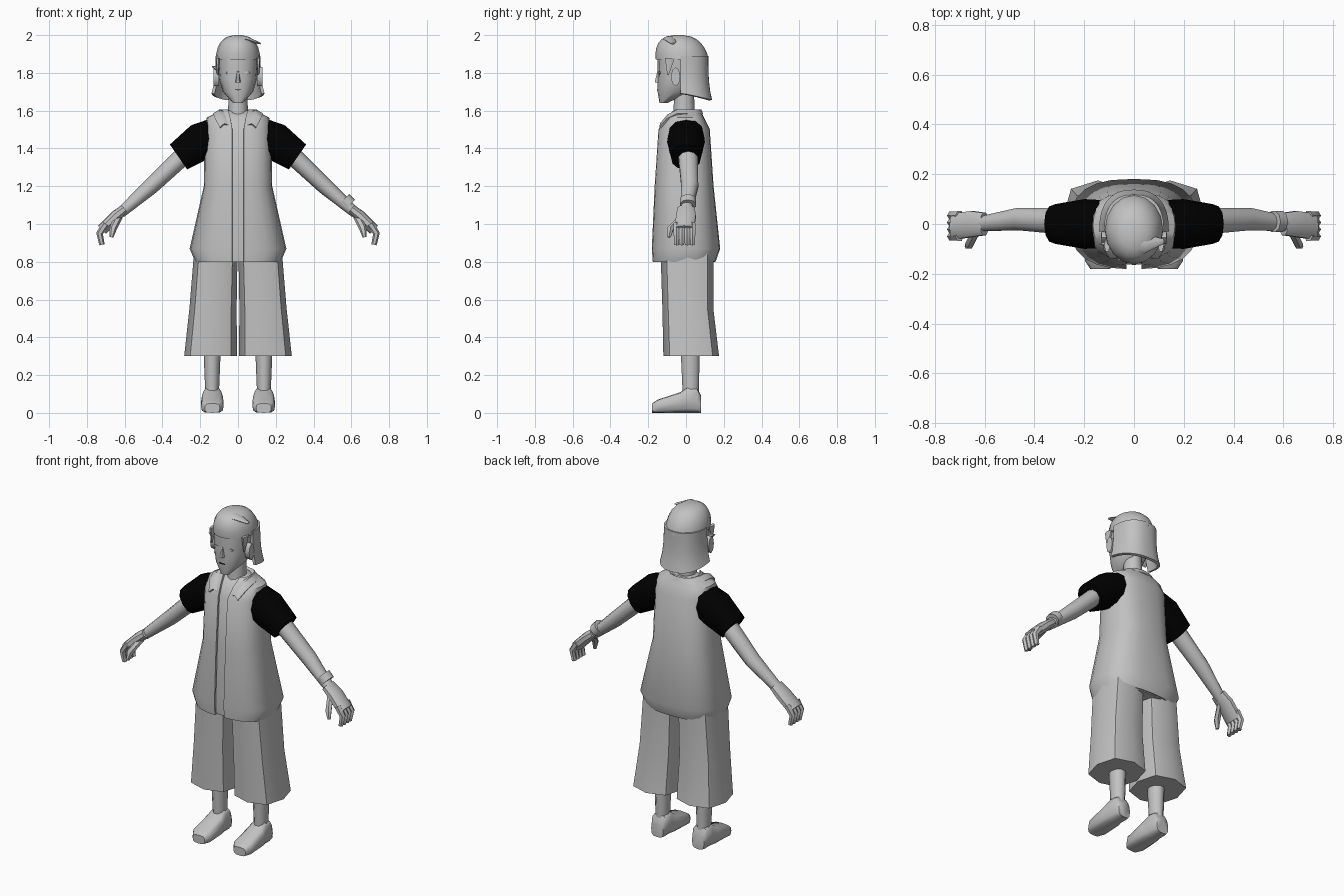
import bpy, bmesh
from math import sin, cos, pi, radians
from mathutils import Vector

if "Cube" in bpy.data.objects:
    bpy.data.objects.remove(bpy.data.objects["Cube"])


def material(name, value):
    mat = bpy.data.materials.new(name)
    mat.use_nodes = True
    mat.diffuse_color = (value, value, value, 1)
    shader = mat.node_tree.nodes["Principled BSDF"]
    shader.inputs["Base Color"].default_value = mat.diffuse_color
    return mat


GREY = material("plain grey", .54)
BLACK = material("sleeve black", 0)
X, Y, Z = Vector((1, 0, 0)), Vector((0, 1, 0)), Vector((0, 0, 1))


def signed_power(value, power):
    return abs(value) ** power * (1 if value >= 0 else -1)


def section(centre, u, v, sides, power=1):
    """Superellipse cross-section spanned by two half axes."""
    angles = [2 * pi * i / sides for i in range(sides)]
    return [Vector(centre) + u * signed_power(cos(a), power) + v * signed_power(sin(a), power)
            for a in angles]


def loft(name, sections, mat=GREY, closed=True, mirror=False, thickness=0):
    """Skin equal sized sections; open strips stay uncapped."""
    bm = bmesh.new()
    rows = [[bm.verts.new(point) for point in row] for row in sections]
    count = len(rows[0])
    for lower, upper in zip(rows, rows[1:]):
        for i in range(count if closed else count - 1):
            j = (i + 1) % count
            bm.faces.new((lower[i], lower[j], upper[j], upper[i]))
    if closed:
        bm.faces.new(reversed(rows[0]))
        bm.faces.new(rows[-1])
    bmesh.ops.recalc_face_normals(bm, faces=bm.faces)
    mesh = bpy.data.meshes.new(name)
    bm.to_mesh(mesh)
    bm.free()
    mesh.materials.append(mat)
    part = bpy.data.objects.new(name, mesh)
    bpy.context.collection.objects.link(part)
    if mirror:
        part.modifiers.new("mirror", 'MIRROR')
    if thickness:
        solid = part.modifiers.new("thickness", 'SOLIDIFY')
        solid.thickness, solid.offset = thickness, 0
    bpy.ops.object.select_all(action='DESELECT')
    part.select_set(True)
    bpy.context.view_layer.objects.active = part
    bpy.ops.object.convert(target='MESH')
    bpy.ops.object.shade_smooth_by_angle(angle=radians(45))


def stack(name, levels, sides, power=1, across=0, lean=0, **options):
    """Horizontal levels: height, half width, front, back; lean shifts x with height."""
    loft(name, [section((across + lean * z, (front + back) / 2, z), X * width,
                        Y * (back - front) / 2, sides, power)
                for z, width, front, back in levels], **options)


def tube(name, stations, sides, wide=1, power=1, **options):
    """Path stations: x, y, z, radius; wide scales the radius along y."""
    path = [Vector(station[:3]) for station in stations]
    last = len(path) - 1
    sections = []
    for i, (*_, radius) in enumerate(stations):
        tangent = path[min(i + 1, last)] - path[max(i - 1, 0)]
        side = tangent.cross(Y).normalized()
        sections.append(section(path[i], side * radius, Y * radius * wide, sides, power))
    loft(name, sections, **options)


def slab(name, centre, depth, u, v, **options):
    """Thin oval plate pushed out both ways along its depth."""
    loft(name, [section(Vector(centre) + depth * way, u, v, sides=8) for way in (-1, 1)],
         **options)


# Open jacket: half a shell, mirrored, over a slightly smaller shirt
coat = [(.8, .22, -.17, .15), (.87, .25, -.175, .175), (1.2, .175, -.16, .14),
        (1.5, .17, -.14, .12), (1.56, .16, -.1, .09), (1.6, .08, -.06, .07)]
STEPS = 12
BOXY = .75
shell = []
for z, width, front, back in coat:
    opening = max(.03, (z - 1.4) / 4)
    row = []
    for i in range(STEPS + 1):
        angle = pi * i / STEPS - pi / 2
        x = width * abs(cos(angle)) ** BOXY
        if angle < 0:
            x = max(x, opening)
        y = (front + back) / 2 + (back - front) / 2 * signed_power(sin(angle), BOXY)
        row.append(Vector((0 if i == STEPS else x, y, z)))
    shell.append(row)
loft("jacket", shell, closed=False, mirror=True, thickness=.012)
INSET = .012
stack("inner_shirt", [(z, width - INSET, front + INSET, back - INSET)
                      for z, width, front, back in coat], STEPS * 2, BOXY)

# Folded collar sweeping from the nape down to the lapels
collar = []
for width, depth, height in ((.07, .11, 1.59), (.1, .12, 1.6), (.13, .125, 1.58)):
    row = []
    for i in range(7):
        angle = .78 * pi * i / 6
        drop = .12 * max(0, -cos(angle)) ** 2
        row.append(Vector((width * sin(angle) ** .7, depth * cos(angle) - .04, height - drop)))
    collar.append(row)
loft("collar", collar, closed=False, mirror=True, thickness=.012)

# Short sleeves, bare arms and one wristband
tube("sleeves", [(.11, 0, 1.47, .095), (.2, 0, 1.435, .1), (.315, 0, 1.355, .08)],
     sides=12, power=.85, mat=BLACK, mirror=True)
tube("arms", [(.27, .01, 1.38, .05), (.46, .02, 1.2, .043), (.62, 0, 1.06, .028)],
     sides=10, wide=1.1, mirror=True)
tube("left_wristband", [(.56, .01, 1.13, .04), (.59, .01, 1.1, .04)], sides=10, wide=1.1)

# Hands with curled fingers and thumbs
tube("palms", [(.6, 0, 1.08, .026), (.65, 0, 1.04, .03), (.72, -.01, .97, .03)],
     sides=10, wide=1.8, power=.8, mirror=True)
for i, finger in enumerate(("fore", "middle", "ring", "little")):
    y = .028 * i - .05
    tube(finger + "_fingers", [(.7, y, 1, .02), (.733, y, .95, .018), (.72, y, .89, .014)],
         sides=6, mirror=True)
tube("thumbs", [(.63, -.02, 1.04, .02), (.66, -.08, .98, .02), (.67, -.09, .93, .01)],
     sides=6, mirror=True)

# Wide cropped trousers, calves and shoes
stack("trouser_legs", [(.3, .14, -.12, .175), (.55, .125, -.125, .145), (.86, .115, -.135, .145)],
      sides=8, power=BOXY, across=.16, lean=-.05, mirror=True)
stack("calves", [(.1, .036, -.02, .07), (.32, .045, -.03, .075)],
      sides=10, across=.137, mirror=True)
shoes = []
for y, width, height in ((-.18, .04, .05), (-.15, .06, .07), (-.03, .06, .11),
                         (.01, .05, .14), (.06, .05, .13), (.08, .04, .09)):
    shoes.append(section((.136, y, height / 2), X * width, Z * height / 2, sides=12, power=.6))
loft("shoes", shoes, mirror=True)

# Neck and head with a pointed jaw
stack("neck", [(1.52, .055, -.07, .05), (1.74, .048, -.06, .04)], sides=12)
stack("head", [(1.64, .025, -.14, -.1), (1.7, .08, -.15, .03), (1.77, .1, -.15, .07),
               (1.89, .11, -.15, .1)], sides=16, power=.9)

# Facial features
stack("nose", [(1.75, .014, -.168, -.13), (1.81, .007, -.153, -.13)], sides=6)
slab("mouth", (0, -.151, 1.71), depth=Y * .003, u=X * .02, v=Z * .002, mat=BLACK)
slab("eyes", (.045, -.14, 1.8), depth=Y * .004, u=X * .02, v=Z * .008, mirror=True)
slab("ears", (.115, -.055, 1.78), depth=X * .015, u=Y * .025, v=Z * .05, mirror=True)

# Bob that hugs the skull, flares at its ends and hangs lowest at the nape
ROWS = 5
bob = []
for k in range(ROWS + 1):
    fall = k / ROWS
    flare = .02 * fall ** 3
    row = []
    for i in range(STEPS + 1):
        angle = pi / 2 * i / STEPS
        x = 0 if i == STEPS else (.112 + flare) * cos(angle) ** .8
        reach = (.14 + flare) * sin(angle) ** .8
        row.append(Vector((x, reach - .03, 1.89 - fall * (.2 + .035 * sin(angle)))))
    bob.append(row)
loft("back_hair", bob, closed=False, mirror=True, thickness=.016)

# Domed head wrap with a loose tuft and side locks
DOME = 6
wrap = []
for k in range(DOME + 1):
    rise = pi / 2 * k / DOME * .95
    spread = cos(rise) ** .7
    centre = (0, -.02 - .02 * sin(rise), 1.87 + .13 * sin(rise))
    wrap.append(section(centre, X * .118 * spread, Y * .14 * spread, sides=16))
loft("head_wrap", wrap)
tube("wrap_tuft", [(-.02, -.08, 1.98, .012), (.04, -.08, 1.98, .016), (.12, -.07, 1.955, .004)],
     sides=8, wide=2.5)
stack("temple_locks", [(1.79, .004, -.1, -.09), (1.88, .012, -.115, -.055)],
      sides=6, across=.108, mirror=True)
tube("right_stray_lock", [(-.1, -.08, 1.82, .016), (-.137, -.08, 1.834, .003)], sides=6)
